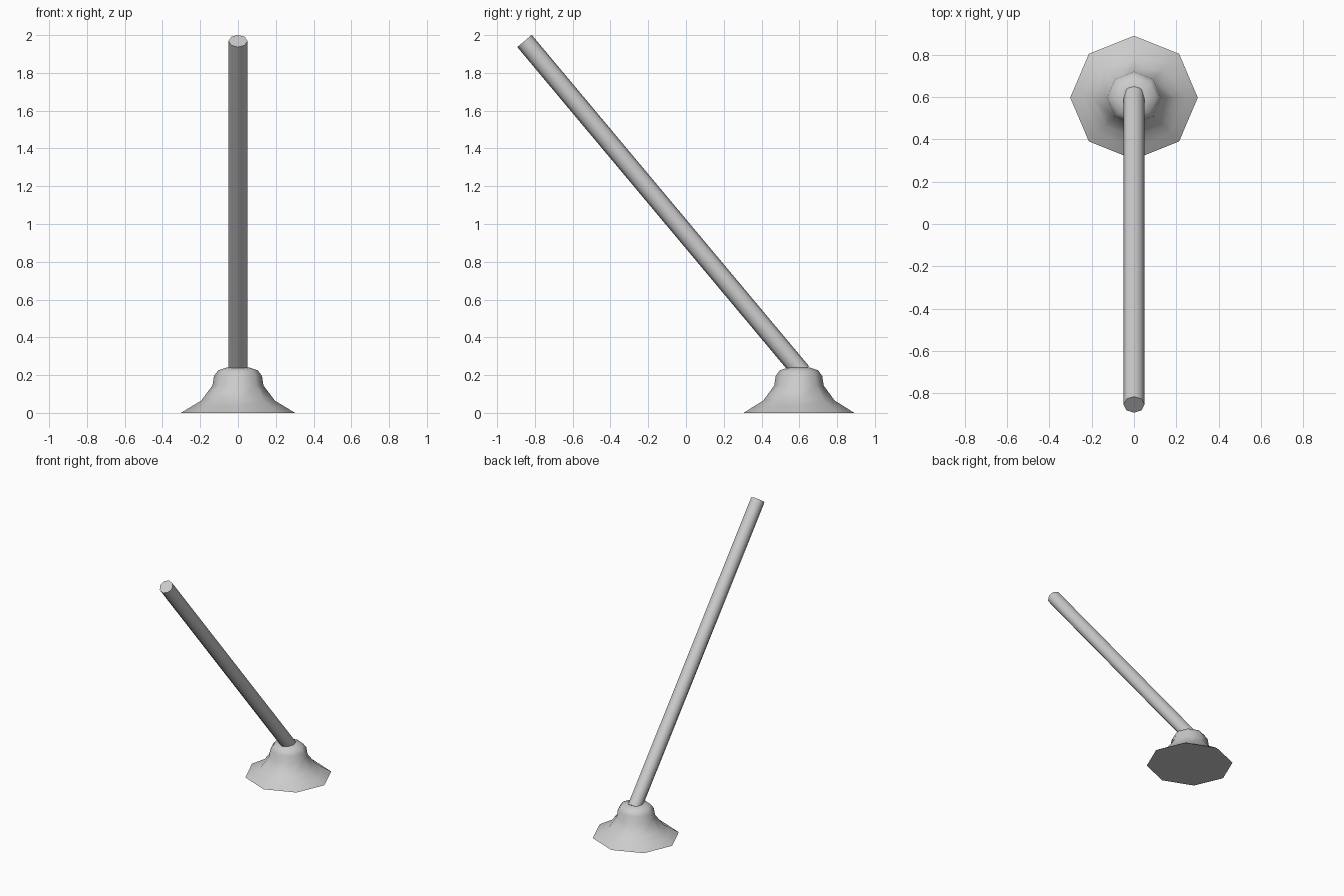
import bpy, bmesh, math
from mathutils import Vector

if "Cube" in bpy.data.objects:
    bpy.data.objects.remove(bpy.data.objects["Cube"])

SIDES = 8


def finish(bm, name, angle):
    bmesh.ops.recalc_face_normals(bm, faces=bm.faces)
    mesh = bpy.data.meshes.new(name)
    bm.to_mesh(mesh)
    bm.free()
    ob = bpy.data.objects.new(name, mesh)
    bpy.context.collection.objects.link(ob)
    bpy.ops.object.select_all(action='DESELECT')
    ob.select_set(True)
    bpy.context.view_layer.objects.active = ob
    bpy.ops.object.shade_smooth_by_angle(angle=math.radians(angle))
    return ob


# Flared rubber cup: octagonal lathe of a (radius, height) profile, capped both ends
profile = [(0.302, 0.0), (0.245, 0.035), (0.195, 0.065), (0.135, 0.145),
           (0.127, 0.195), (0.105, 0.225), (0.06, 0.24)]
bm = bmesh.new()
rings = []
for r, z in profile:
    rings.append([bm.verts.new((r * math.cos(i * math.tau / SIDES),
                                0.97 * r * math.sin(i * math.tau / SIDES), z))
                  for i in range(SIDES)])
for a, b in zip(rings, rings[1:]):
    for i in range(SIDES):
        j = (i + 1) % SIDES
        bm.faces.new((a[i], a[j], b[j], b[i]))
bm.faces.new(rings[0])
bm.faces.new(rings[-1])
cup = finish(bm, "rubber_cup", 42)
cup.location = (0, 0.598, 0)

# Slanted wooden handle, sunk slightly into the cup
top = Vector((0, -0.855, 1.969))
bottom = Vector((0, 0.613, 0.215))
axis = top - bottom
bm = bmesh.new()
bmesh.ops.create_cone(bm, cap_ends=True, segments=SIDES, radius1=0.05,
                      radius2=0.05, depth=axis.length)
handle = finish(bm, "handle", 50)
handle.location = (top + bottom) / 2
handle.rotation_euler = (math.atan2(-axis.y, axis.z), 0, 0)
